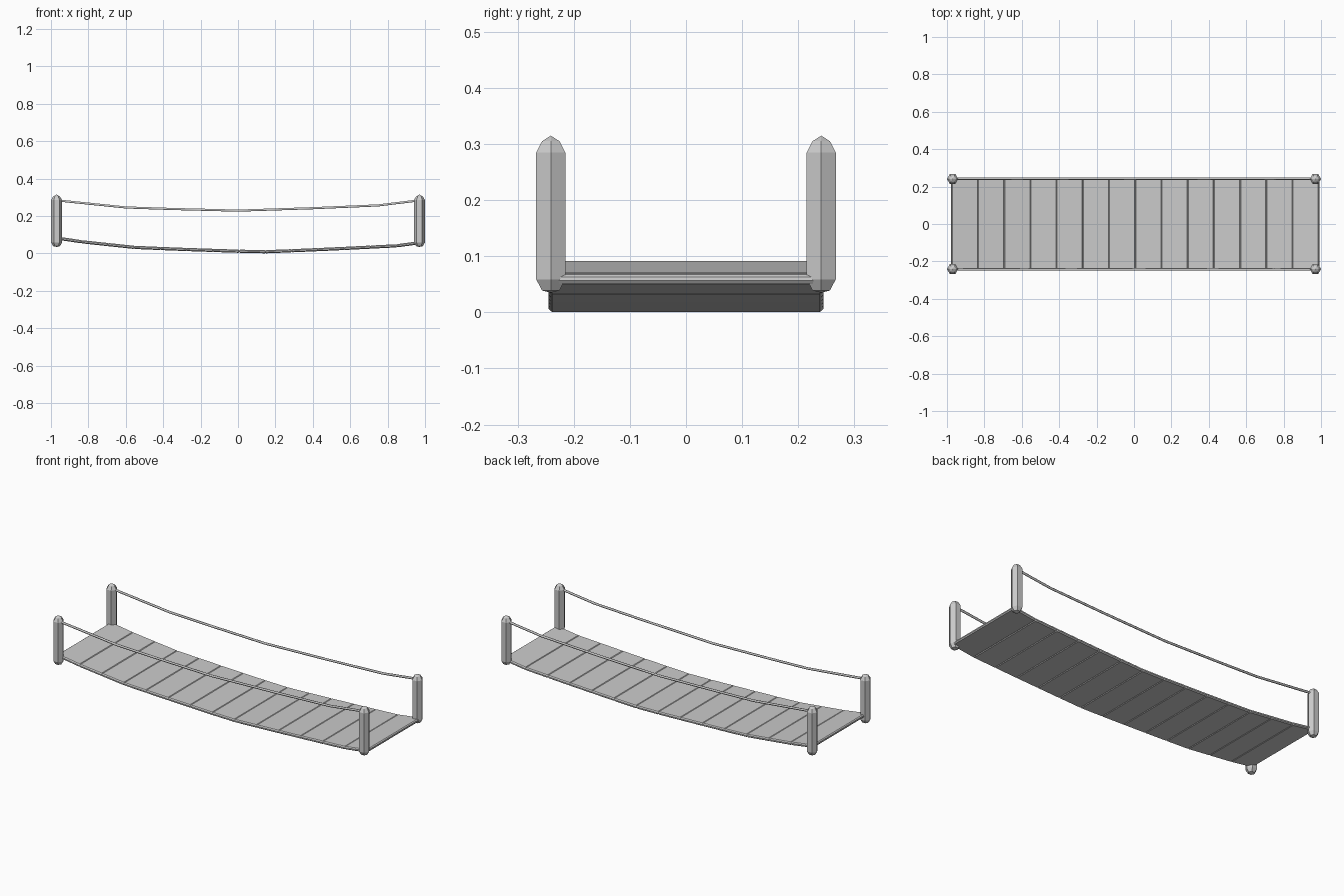
import bpy, bmesh, math
from mathutils import Vector

if "Cube" in bpy.data.objects:
    bpy.data.objects.remove(bpy.data.objects["Cube"])


def make_object(name, bm):
    bmesh.ops.recalc_face_normals(bm, faces=bm.faces[:])
    mesh = bpy.data.meshes.new(name)
    bm.to_mesh(mesh)
    bm.free()
    ob = bpy.data.objects.new(name, mesh)
    bpy.context.collection.objects.link(ob)
    return ob


def post(name, x, y):
    # six-sided post with rounded-off ends
    profile = [(0.018, 0.039), (0.03, 0.059), (0.03, 0.285), (0.018, 0.305)]
    bm = bmesh.new()
    rings = [[bm.verts.new((x + r * math.cos(i * math.pi / 3),
                            y + r * math.sin(i * math.pi / 3), z)) for i in range(6)]
             for r, z in profile]
    for a, b in zip(rings, rings[1:]):
        for i in range(6):
            j = (i + 1) % 6
            bm.faces.new((a[i], a[j], b[j], b[i]))
    for ring, z in ((rings[0], 0.035), (rings[-1], 0.315)):
        tip = bm.verts.new((x, y, z))
        for i in range(6):
            bm.faces.new((ring[i], ring[(i + 1) % 6], tip))
    return make_object(name, bm)


def sag(x, points):
    # height on a polyline
    for (x0, z0), (x1, z1) in zip(points, points[1:]):
        if x <= x1:
            return z0 + (z1 - z0) * (x - x0) / (x1 - x0)
    return points[-1][1]


def plank(name, x0, x1, z0, z1):
    # thin board with bevelled edges, tilted to follow the sag
    a, b = Vector((x0, 0, z0)), Vector((x1, 0, z1))
    d = (b - a).normalized()
    n = Vector((-d.z, 0, d.x))
    h, c, half = 0.0085, 0.005, 0.245
    outline = [a + n * (h - c), a + d * c + n * h, b - d * c + n * h, b + n * (h - c),
               b - n * (h - c), b - d * c - n * h, a + d * c - n * h, a - n * (h - c)]
    mid = (a + b) / 2
    bm = bmesh.new()
    rings = []
    for y, s in ((-half, 0.4), (-half + 0.006, 1), (half - 0.006, 1), (half, 0.4)):
        ring = []
        for p in outline:
            q = p - mid
            q = mid + d * q.dot(d) * (1 if s == 1 else 0.95) + n * q.dot(n) * s
            ring.append(bm.verts.new((q.x, y, q.z)))
        rings.append(ring)
    for r, s in zip(rings, rings[1:]):
        for i in range(8):
            j = (i + 1) % 8
            bm.faces.new((r[i], r[j], s[j], s[i]))
    bm.faces.new(rings[0])
    bm.faces.new(rings[-1])
    return make_object(name, bm)


def rope(name, y):
    pts = [(-0.97, 0.284), (-0.6, 0.246), (-0.36, 0.238), (0, 0.229),
           (0.4, 0.242), (0.75, 0.257), (0.97, 0.284)]
    cu = bpy.data.curves.new(name, 'CURVE')
    cu.dimensions = '3D'
    cu.bevel_depth = 0.0065
    cu.bevel_resolution = 1
    cu.use_fill_caps = True
    sp = cu.splines.new('POLY')
    sp.points.add(len(pts) - 1)
    for p, (x, z) in zip(sp.points, pts):
        p.co = (x, y, z, 1)
    ob = bpy.data.objects.new(name, cu)
    bpy.context.collection.objects.link(ob)


# posts and hand ropes
for side, sy in (("front", -1), ("back", 1)):
    for end, sx in (("left", -1), ("right", 1)):
        post(f"{side}_{end}_post", sx * 0.97, sy * 0.241)
    rope(f"{side}_hand_rope", sy * 0.243)

# deck of fourteen slightly overlapping planks
deck = [(-0.98, 0.084), (-0.84, 0.063), (-0.55, 0.032), (-0.3, 0.022), (0, 0.012),
        (0.14, 0.009), (0.3, 0.015), (0.55, 0.026), (0.85, 0.041), (0.99, 0.06)]
count, start, pitch = 14, -0.977, 0.1403
for i in range(count):
    xa = start + i * pitch
    xb = xa + pitch + 0.003
    plank(f"deck_plank_{i + 1}", xa, xb, sag(xa, deck), sag(xb, deck))
